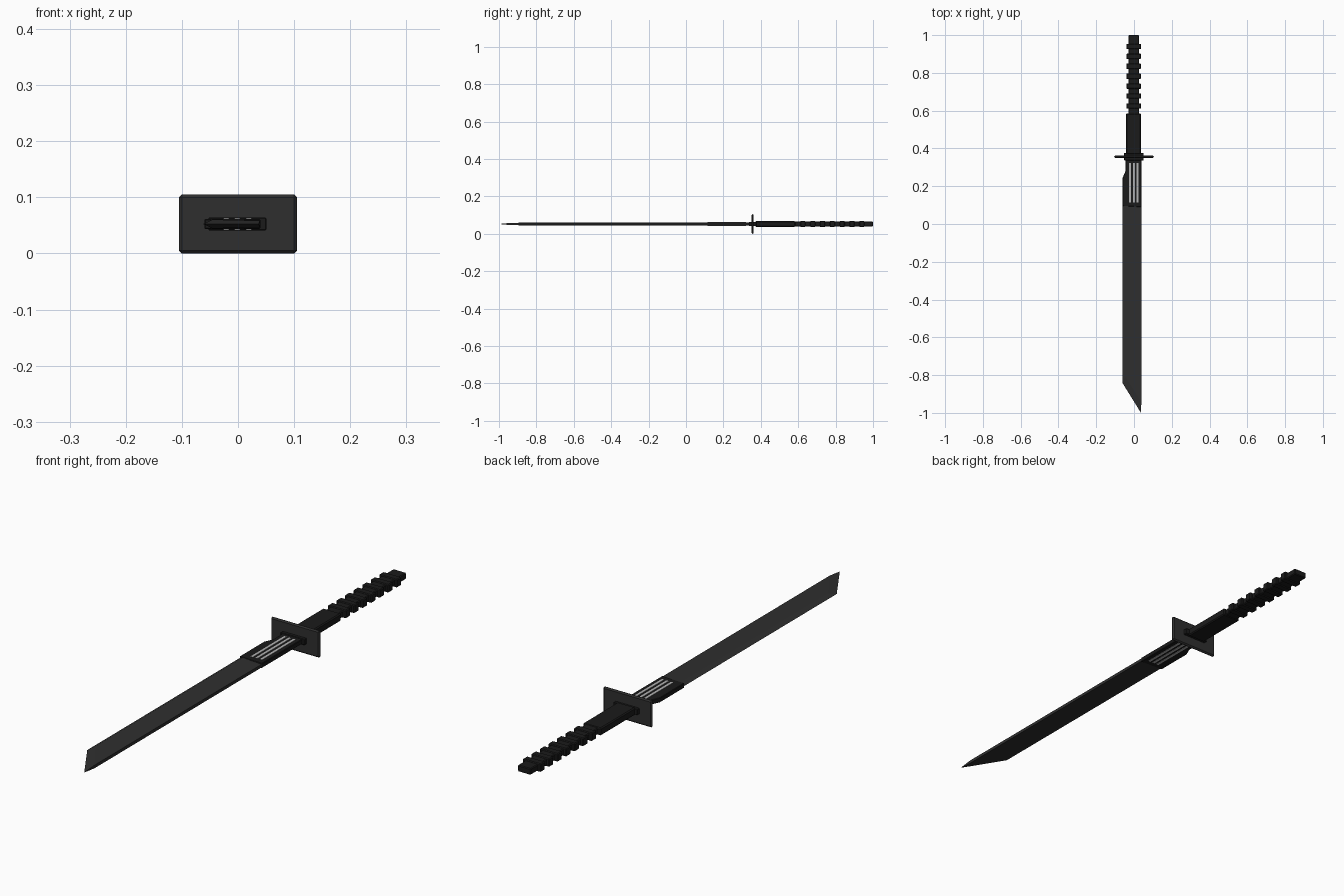
import bpy, bmesh

if "Cube" in bpy.data.objects:
    bpy.data.objects.remove(bpy.data.objects["Cube"])

ZC = 0.0525  # mid-plane height of the whole sword


def material(name, grey):
    m = bpy.data.materials.new(name)
    m.diffuse_color = (grey, grey, grey, 1)
    m.use_nodes = True
    m.node_tree.nodes["Principled BSDF"].inputs["Base Color"].default_value = m.diffuse_color
    return m


STEEL = material("dark_steel", 0.028)
GRIP = material("black_grip", 0.011)
INLAY = material("pale_inlay", 0.45)


def finish(name, bm, mat, bevel=0):
    bmesh.ops.recalc_face_normals(bm, faces=bm.faces)
    me = bpy.data.meshes.new(name)
    bm.to_mesh(me)
    bm.free()
    ob = bpy.data.objects.new(name, me)
    bpy.context.collection.objects.link(ob)
    me.materials.append(mat)
    if bevel:
        mod = ob.modifiers.new("edge_bevel", 'BEVEL')
        mod.width = bevel
        mod.segments = 1
    return ob


def box(name, x, y, half_z, mat, bevel=0.0, z=ZC):
    bm = bmesh.new()
    bmesh.ops.create_cube(bm, size=1)
    for v in bm.verts:
        v.co.x = (x[0] + x[1]) / 2 + v.co.x * (x[1] - x[0])
        v.co.y = (y[0] + y[1]) / 2 + v.co.y * (y[1] - y[0])
        v.co.z = z + v.co.z * 2 * half_z
    return finish(name, bm, mat, bevel)


def plate(name, outline, half_z, mat, bevel=0.0):
    bm = bmesh.new()
    face = bm.faces.new([bm.verts.new((x, y, ZC - half_z)) for x, y in outline])
    ext = bmesh.ops.extrude_face_region(bm, geom=[face])
    for v in ext["geom"]:
        if isinstance(v, bmesh.types.BMVert):
            v.co.z = ZC + half_z
    return finish(name, bm, mat, bevel)


# Blade: sharp edge at -x, ridge, thinner spine at +x, slanted sharpened tip
bm = bmesh.new()
base = [(-0.062, 0), (-0.045, 0.008), (0.039, 0.006)]
tip_y = [-0.84, -0.81, -0.94]
rings = []
for end in (0, 1):
    y = [0.12] * 3 if end == 0 else tip_y
    top = [bm.verts.new((x, y[i], ZC + h)) for i, (x, h) in enumerate(base)]
    low = [bm.verts.new((x, y[i], ZC - h)) for i, (x, h) in enumerate(base) if h]
    rings.append(top + low[::-1])
for i in range(5):
    j = (i + 1) % 5
    bm.faces.new((rings[0][i], rings[0][j], rings[1][j], rings[1][i]))
bm.faces.new(rings[0])
edge, top_r, top_s, low_s, low_r = rings[1]
point = bm.verts.new((0.037, -1.0, ZC))
for f in ((edge, top_r, top_s, point), (edge, point, low_s, low_r),
          (top_s, low_s, point)):
    bm.faces.new(f)
finish("blade", bm, STEEL)

# Blade sleeve in front of the guard
plate("blade_sleeve", [(0.04, 0.09), (0.04, 0.345), (-0.045, 0.345),
                       (-0.045, 0.28), (-0.06, 0.245), (-0.06, 0.095)],
      0.0092, GRIP, 0.002)

# Three pale inlay strips on both faces of the sleeve
for side in (-1, 1):
    for i, x in enumerate((-0.021, -0.001, 0.019)):
        box(f"inlay_strip_{i}_{'low' if side < 0 else 'top'}",
            (x - 0.005, x + 0.005), (0.115, 0.322), 0.001, INLAY,
            z=ZC + side * 0.0094)

# Rectangular guard with a bevelled rim, and its collar
box("guard", (-0.105, 0.105), (0.350, 0.362), 0.0525, STEEL, 0.005)
box("guard_collar", (-0.053, 0.051), (0.337, 0.376), 0.0115, GRIP, 0.002)

# Grip: smooth lower section, core and evenly spaced ridges
box("lower_grip", (-0.042, 0.036), (0.37, 0.585), 0.015, GRIP, 0.004)
box("grip_core", (-0.03, 0.026), (0.57, 1.0), 0.0125, GRIP, 0.003)
for i in range(7):
    y = 0.94 - 0.0525 * i
    box(f"grip_ridge_{i}", (-0.041, 0.037), (y - 0.014, y + 0.014),
        0.016, GRIP, 0.003)
